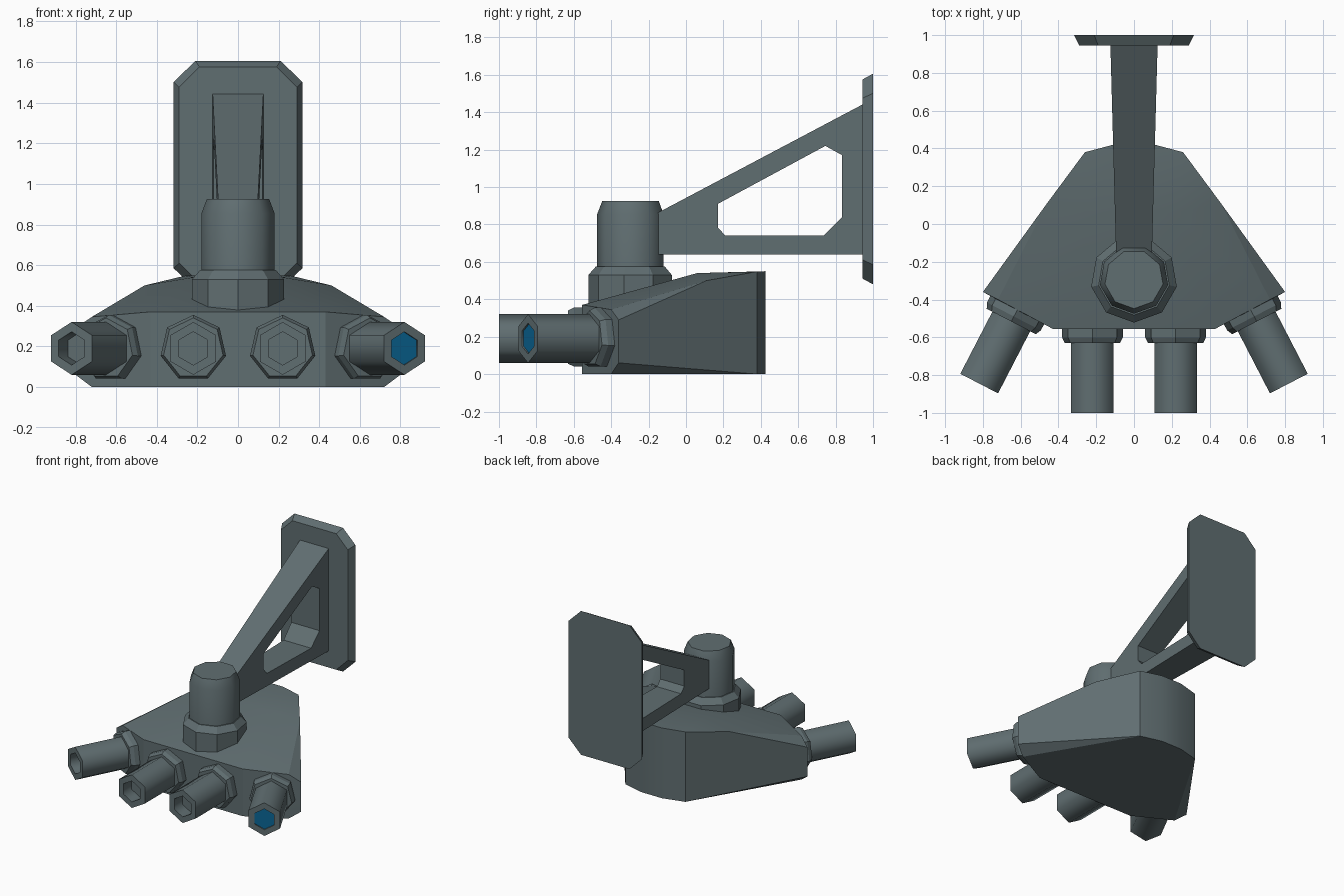
import bpy, bmesh, math
from mathutils import Vector

if "Cube" in bpy.data.objects:
    bpy.data.objects.remove(bpy.data.objects["Cube"])


def material(name, rgb):
    m = bpy.data.materials.new(name)
    m.diffuse_color = (*rgb, 1)
    m.use_nodes = True
    m.node_tree.nodes["Principled BSDF"].inputs["Base Color"].default_value = m.diffuse_color
    return m


GREY = material("slate_grey", (0.117, 0.156, 0.165))
BLUE = material("deep_blue", (0.003, 0.130, 0.300))


def finish(bm, name, smooth=None):
    bmesh.ops.recalc_face_normals(bm, faces=bm.faces)
    me = bpy.data.meshes.new(name)
    bm.to_mesh(me)
    bm.free()
    me.materials.append(GREY)
    me.materials.append(BLUE)
    ob = bpy.data.objects.new(name, me)
    bpy.context.collection.objects.link(ob)
    if smooth:
        bpy.ops.object.select_all(action='DESELECT')
        ob.select_set(True)
        bpy.context.view_layer.objects.active = ob
        bpy.ops.object.shade_smooth_by_angle(angle=math.radians(smooth))
    return ob


def lathe(name, rings, sides, base, axis, up, smooth=None, blue_end=False):
    """Sweep (radius, distance) rings along an axis; one corner points to 'up'."""
    base, axis, up = Vector(base), Vector(axis).normalized(), Vector(up)
    side = axis.cross(up)
    bm = bmesh.new()
    loops = []
    for r, d in rings:
        angles = [2 * math.pi * i / sides for i in range(sides)]
        loops.append([bm.verts.new(base + axis * d + up * r * math.cos(a) + side * r * math.sin(a))
                      for a in angles])
    for a, b in zip(loops, loops[1:]):
        for i in range(sides):
            j = (i + 1) % sides
            bm.faces.new((a[i], a[j], b[j], b[i]))
    bm.faces.new(loops[0])
    end = bm.faces.new(loops[-1])
    if blue_end:
        end.material_index = 1
    return finish(bm, name, smooth)


# Body: convex faceted housing, mirrored half points
half = [(0.43, -0.555, 0), (0.43, -0.555, 0.37),
        (0.72, -0.40, 0), (0.80, -0.36, 0.06),
        (0.80, -0.36, 0.29), (0.72, -0.40, 0.345),
        (0.46, 0.11, 0.50), (0.22, 0.06, 0.54),
        (0.26, 0.38, 0.548), (0.26, 0.38, 0),
        (0.09, 0.425, 0.55), (0.09, 0.425, 0)]
bm = bmesh.new()
for x, y, z in half:
    for s in (1, -1):
        bm.verts.new((s * x, y, z))
bmesh.ops.convex_hull(bm, input=bm.verts)
bmesh.ops.dissolve_limit(bm, angle_limit=math.radians(1.5), verts=bm.verts, edges=bm.edges)
finish(bm, "body", 25)

# Four nozzles with tapered seven-sided collars; the right outer one is blue inside
nozzles = [("left_outer", (-0.613, -0.445, 0.19), (-0.46, -0.89, 0)),
           ("left_inner", (-0.22, -0.55, 0.19), (0, -1, 0)),
           ("right_inner", (0.22, -0.55, 0.19), (0, -1, 0)),
           ("right_outer", (0.613, -0.445, 0.19), (0.46, -0.89, 0))]
for name, base, axis in nozzles:
    blue = name == "right_outer"
    depth = 0.01 if blue else 0.10
    lathe(name + "_collar", [(0.165, -0.03), (0.165, 0.05), (0.15, 0.08)], 7, base, axis, (0, 0, 1))
    lathe(name + "_nozzle", [(0.13, 0), (0.13, 0.45), (0.082, 0.45), (0.082, 0.45 - depth)],
          6, base, axis, (0, 0, 1), 65, blue)

# Nine-sided post and its collar
post = (0, -0.292, 0)
lathe("post_collar", [(0.23, 0.30), (0.23, 0.53), (0.19, 0.575)], 9, post, (0, 0, 1), (0, -1, 0))
lathe("post", [(0.183, 0.45), (0.183, 0.855), (0.156, 0.925)], 9, post, (0, 0, 1), (0, -1, 0), 45)

# Bracket arm: side profile (y, z) with a window, tapering in width toward the post
outer = [(-0.165, 0.64), (-0.165, 0.855), (0.96, 1.45), (0.96, 0.64)]
window = [(0.17, 0.785), (0.17, 0.91), (0.745, 1.22), (0.835, 1.17),
          (0.835, 0.84), (0.735, 0.74), (0.21, 0.74)]
bm = bmesh.new()
for loop in (outer, window):
    vs = [bm.verts.new((-1, y, z)) for y, z in loop]
    for i, v in enumerate(vs):
        bm.edges.new((v, vs[(i + 1) % len(vs)]))
bmesh.ops.triangle_fill(bm, edges=bm.edges[:], use_beauty=True)
ext = bmesh.ops.extrude_face_region(bm, geom=bm.faces[:], use_keep_orig=True)
for v in ext["geom"]:
    if isinstance(v, bmesh.types.BMVert):
        v.co.x = 1
for v in bm.verts:
    v.co.x *= 0.095 + 0.03 * (v.co.y + 0.15) / 1.1
finish(bm, "bracket_arm")

# Wall plate: cut-corner slab with a bevelled front rim
bm = bmesh.new()
loops = []
for y, w, h, cx, cz in ((0.945, 0.29, 0.533, 0.10, 0.10), (1.0, 0.317, 0.563, 0.107, 0.105)):
    pts = [(w, h - cz), (w - cx, h), (cx - w, h), (-w, h - cz),
           (-w, cz - h), (cx - w, -h), (w - cx, -h), (w, cz - h)]
    loops.append([bm.verts.new((x, y, 1.043 + z)) for x, z in pts])
for i in range(8):
    j = (i + 1) % 8
    bm.faces.new((loops[0][i], loops[0][j], loops[1][j], loops[1][i]))
for loop in loops:
    bm.faces.new(loop)
finish(bm, "wall_plate")
